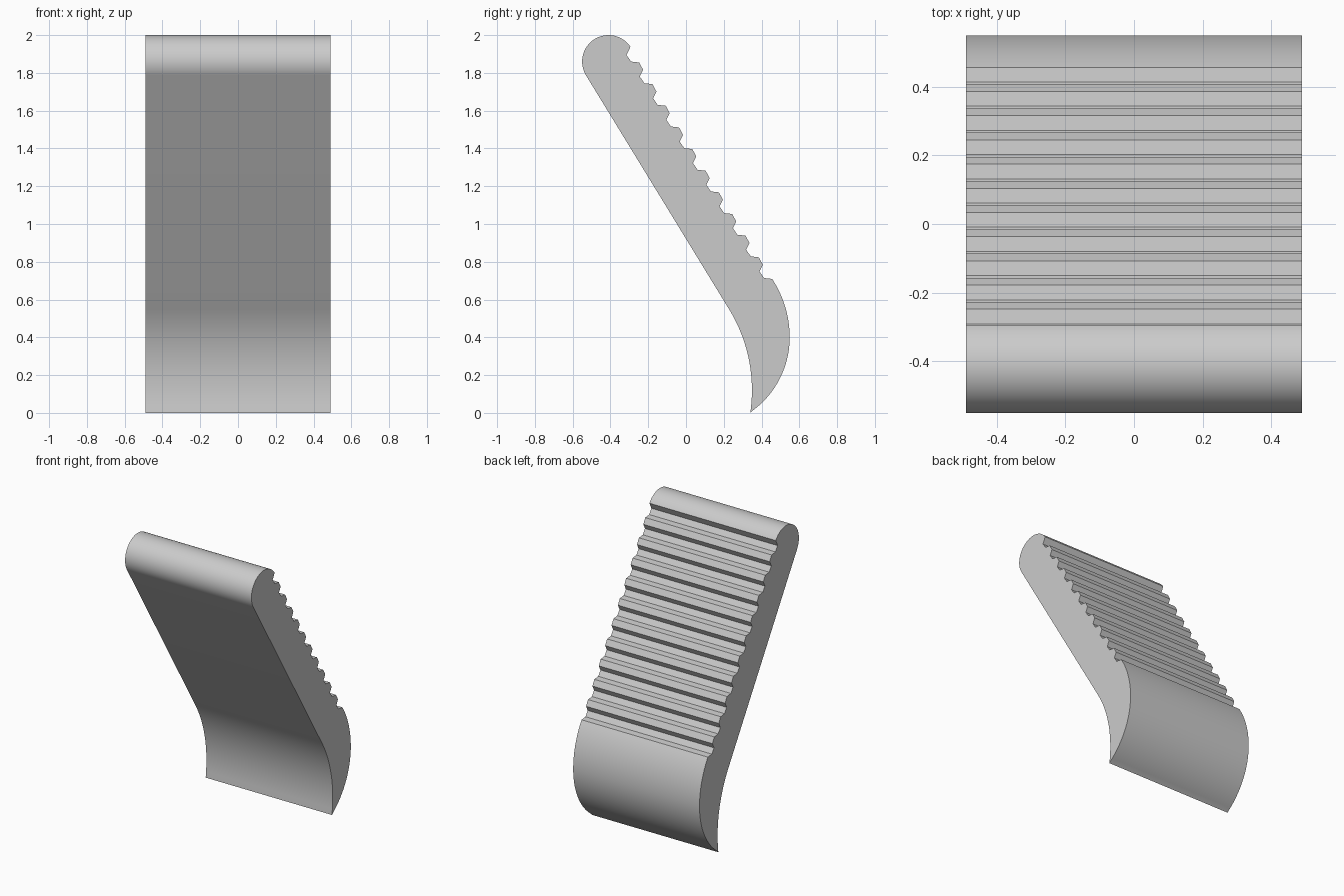
import bpy
import bmesh
from math import sin, cos, radians

HALF_WIDTH = 0.489
SLANT = 31.4          # lean of the slab from vertical, degrees
TEETH = 11
STEP = (0.0704, -0.1146)

cube = bpy.data.objects.get("Cube")
if cube:
    bpy.data.objects.remove(cube, do_unlink=True)


def arc(cy, cz, r, start, end, steps):
    """Points (y, z) along a circular arc, angles in degrees."""
    angles = [radians(start + (end - start) * i / steps) for i in range(steps + 1)]
    return [(cy + r * cos(a), cz + r * sin(a)) for a in angles]


# Rounded top, from the front tangent over to the first ridge
profile = arc(-0.41, 1.86, 0.14, 180 + SLANT, 34, 32)
profile += [(-0.298, 1.93)]

# Grip ridges stepping down the back: undercut, ledge start, ledge end, tip
ridge = [(-0.315, 1.895), (-0.291, 1.86), (-0.248, 1.855), (-0.227, 1.816)]
for k in range(TEETH):
    points = ridge if k < TEETH - 1 else ridge[:3]
    profile += [(y + k * STEP[0], z + k * STEP[1]) for y, z in points]

# Bulging heel, drawn in to the bottom edge
profile += arc(-0.011, 0.40, 0.56, SLANT, 0, 14)
profile += arc(0.067, 0.40, 0.482, 0, -56, 24)[1:]
profile[-1] = (0.341, 0)

# Hollow curve at the lower front, ending where the straight face begins
profile += arc(-0.471, 0.12, 0.82, -7, SLANT, 24)

# Extrude the profile across the width
bm = bmesh.new()
side = bm.faces.new([bm.verts.new((-HALF_WIDTH, y, z)) for y, z in profile])
result = bmesh.ops.extrude_face_region(bm, geom=[side])
moved = [v for v in result["geom"] if isinstance(v, bmesh.types.BMVert)]
bmesh.ops.translate(bm, verts=moved, vec=(2 * HALF_WIDTH, 0, 0))
bmesh.ops.recalc_face_normals(bm, faces=bm.faces)
mesh = bpy.data.meshes.new("ridged_lever")
bm.to_mesh(mesh)
bm.free()

# Plain grey finish
grey = bpy.data.materials.new("light_grey")
grey.use_nodes = True
colour = (0.6, 0.6, 0.6, 1)
grey.diffuse_color = colour
grey.node_tree.nodes["Principled BSDF"].inputs["Base Color"].default_value = colour
mesh.materials.append(grey)

lever = bpy.data.objects.new("ridged_lever", mesh)
bpy.context.collection.objects.link(lever)
bpy.ops.object.select_all(action="DESELECT")
lever.select_set(True)
bpy.context.view_layer.objects.active = lever
bpy.ops.object.shade_smooth_by_angle(angle=radians(25))
